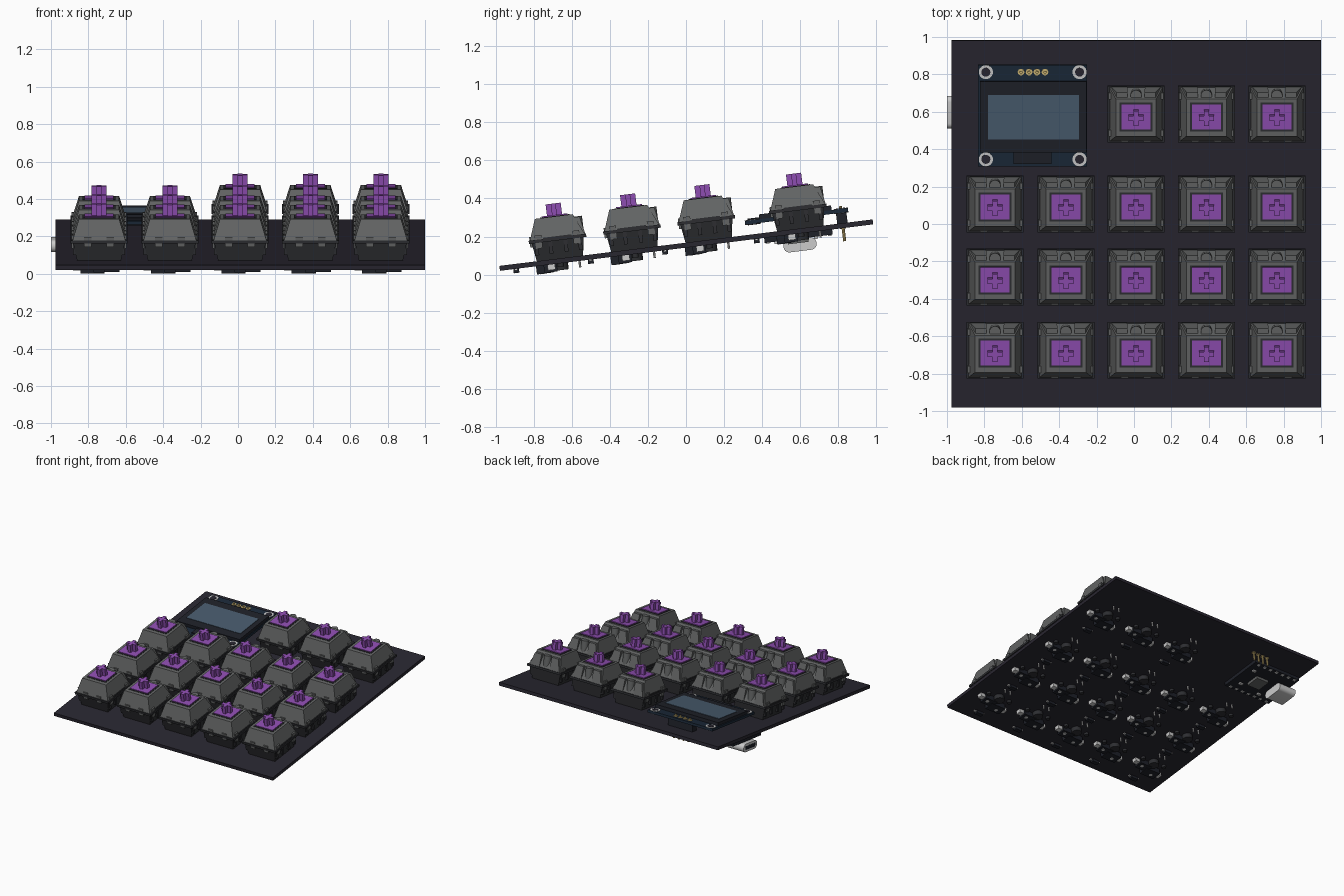
import bpy, bmesh
from math import radians
from mathutils import Matrix, Vector

cube = bpy.data.objects.get("Cube")
if cube:
    bpy.data.objects.remove(cube, do_unlink=True)

# Everything is laid out on the board top, which is tilted up at the back
TILT = Matrix.Translation((0, 0, 0.168)) @ Matrix.Rotation(radians(7.1), 4, "X")


def material(name, rgb, rough=0.6):
    m = bpy.data.materials.new(name)
    m.use_nodes = True
    m.diffuse_color = (*rgb, 1)
    node = m.node_tree.nodes["Principled BSDF"]
    node.inputs["Base Color"].default_value = (*rgb, 1)
    node.inputs["Roughness"].default_value = rough
    return m


BOARD = material("board charcoal", (0.022, 0.020, 0.030))
GREY = material("housing grey", (0.125, 0.13, 0.13))
DARK = material("housing dark", (0.026, 0.027, 0.031))
PURPLE = material("slider purple", (0.27, 0.075, 0.44))
NAVY = material("module navy", (0.011, 0.022, 0.04))
BLACK = material("panel black", (0.013, 0.015, 0.022))
SCREEN = material("screen blue", (0.065, 0.105, 0.155))
SILVER = material("silver", (0.6, 0.6, 0.6))
GOLD = material("gold", (0.6, 0.45, 0.17))


def taper(bm, bottom, top, z0, z1, at=(0, 0), top_at=None):
    """Four-sided block with different bottom and top sizes."""
    top_at = top_at or at
    verts = bmesh.ops.create_cube(bm, size=1)["verts"]
    for v in verts:
        size, c = (top, top_at) if v.co.z > 0 else (bottom, at)
        v.co = Vector((c[0] + v.co.x * size[0], c[1] + v.co.y * size[1], z1 if v.co.z > 0 else z0))
    return verts


def box(bm, x, y, z):
    """Block from (low, high) ranges."""
    size = (x[1] - x[0], y[1] - y[0])
    return taper(bm, size, size, z[0], z[1], (sum(x) / 2, sum(y) / 2))


def rod(bm, at, r, z0, z1, sides=16):
    place = Matrix.Translation((at[0], at[1], (z0 + z1) / 2))
    bmesh.ops.create_cone(bm, cap_ends=True, segments=sides, radius1=r, radius2=r,
                          depth=z1 - z0, matrix=place)


def mesh(name, mat, build):
    bm = bmesh.new()
    build(bm)
    data = bpy.data.meshes.new(name)
    bm.to_mesh(data)
    bm.free()
    data.materials.append(mat)
    return data


first_objects = []


def place(data, name, at=(0, 0), first=True):
    ob = bpy.data.objects.new(name, data)
    bpy.context.collection.objects.link(ob)
    ob.matrix_world = TILT @ Matrix.Translation((at[0], at[1], 0))
    if first:
        first_objects.append(ob)


def part(name, mat, build):
    place(mesh(name, mat, build), name)


# Key switch parts
def lower_housing(bm):
    taper(bm, (0.235, 0.245), (0.275, 0.275), 0, 0.095)
    box(bm, (-0.152, 0.152), (-0.152, 0.152), (0.095, 0.112))
    for s in (-1, 1):
        for y in (-0.115, -0.04, 0.04, 0.115):
            box(bm, sorted((s * 0.115, s * 0.14)), (y - 0.01, y + 0.01), (0.03, 0.1))
    rod(bm, (0, 0), 0.039, -0.062, 0)
    for x in (-0.099, 0.099):
        rod(bm, (x, 0), 0.017, -0.045, 0, 12)


def upper_housing(bm):
    taper(bm, (0.282, 0.29), (0.215, 0.2), 0.112, 0.222, (0, 0), (0, -0.005))
    for s in (-1, 1):
        # rear shoulders beside the lens, and the side clips
        taper(bm, (0.085, 0.08), (0.06, 0.05), 0.112, 0.205, (s * 0.09, 0.108), (s * 0.075, 0.105))
        for y in (-0.1, 0.1):
            box(bm, sorted((s * 0.12, s * 0.146)), (y - 0.018, y + 0.018), (0.065, 0.135))
        box(bm, (s * 0.06 - 0.02, s * 0.06 + 0.02), (-0.147, -0.12), (0.075, 0.13))
    rod(bm, (0, 0.112), 0.03, 0.1, 0.208)


def seams(bm):
    box(bm, (-0.088, 0.088), (-0.078, 0.078), (0.215, 0.2245))
    for s in (-1, 1):
        box(bm, sorted((s * 0.108, s * 0.146)), (-0.075, 0.075), (0.11, 0.118))


def slider(bm):
    box(bm, (-0.078, 0.078), (-0.068, 0.068), (0.2, 0.23))
    box(bm, (-0.04, 0.04), (-0.013, 0.013), (0.22, 0.29))
    box(bm, (-0.013, 0.013), (-0.04, 0.04), (0.22, 0.29))


# Underside socket, contacts and diode of each switch
def socket(bm):
    box(bm, (-0.1, 0.03), (-0.13, -0.05), (-0.069, -0.024))
    box(bm, (0.0, 0.11), (-0.09, -0.02), (-0.066, -0.024))
    box(bm, (-0.03, 0.03), (-0.25, -0.22), (-0.048, -0.024))


def contacts(bm):
    box(bm, (-0.14, -0.1), (-0.12, -0.08), (-0.055, -0.024))
    box(bm, (0.11, 0.15), (-0.07, -0.03), (-0.055, -0.024))
    rod(bm, (-0.05, -0.1), 0.014, -0.07, -0.06, 12)
    rod(bm, (0.075, -0.05), 0.014, -0.068, -0.06, 12)
    for x in (-0.025, 0.025):
        rod(bm, (x, 0.1), 0.006, -0.06, 0, 8)
    for x in (-0.038, 0.038):
        box(bm, (x - 0.008, x + 0.008), (-0.243, -0.227), (-0.034, -0.024))


switch = [("lower_housing", DARK, lower_housing), ("upper_housing", GREY, upper_housing),
          ("housing_seams", DARK, seams), ("slider", PURPLE, slider),
          ("socket", BLACK, socket), ("contacts", SILVER, contacts)]
columns = [-0.743, -0.364, 0.011, 0.387, 0.764]
rows = [-0.667, -0.273, 0.12, 0.605]
spots = [(x, y) for y in rows for x in columns if y < 0.5 or x > 0]
for name, mat, build in switch:
    data = mesh(name, mat, build)
    for i, spot in enumerate(spots):
        place(data, f"{name}_{i + 1}", spot, i == 0)

# Main board
part("board", BOARD, lambda bm: box(bm, (-0.975, 1.0), (-0.9875, 0.9875), (-0.026, 0)))

# Display module
LEFT, RIGHT = -0.834, -0.25
PIN_X = [-0.604, -0.561, -0.519, -0.476]
CORNERS = [(x, y) for x in (-0.792, -0.291) for y in (0.358, 0.828)]


def each(points, build):
    def run(bm):
        for p in points:
            build(bm, p)
    return run


def flex(bm):
    box(bm, (-0.645, -0.44), (0.335, 0.4), (0.05, 0.085))
    box(bm, (-0.65, -0.43), (0.8, 0.855), (0, 0.055))


part("module_board", NAVY, lambda bm: box(bm, (LEFT, RIGHT), (0.32, 0.866), (0.055, 0.075)))
part("display_panel", BLACK, lambda bm: box(bm, (LEFT + 0.01, RIGHT - 0.005), (0.398, 0.78), (0.075, 0.1)))
part("display_screen", SCREEN, lambda bm: box(bm, (-0.781, -0.295), (0.468, 0.707), (0.098, 0.103)))
part("display_flex_and_header", BLACK, flex)
part("mount_rings", SILVER, each(CORNERS, lambda bm, p: rod(bm, p, 0.038, 0.053, 0.078, 24)))
part("mount_holes", BOARD, each(CORNERS, lambda bm, p: rod(bm, p, 0.024, 0.051, 0.08, 20)))


def pin(bm, x):
    rod(bm, (x, 0.828), 0.008, -0.095, 0.09, 8)
    rod(bm, (x, 0.828), 0.018, 0.07, 0.079, 16)
    rod(bm, (x, 0.828), 0.016, -0.03, -0.02, 16)


part("header_pins", GOLD, each(PIN_X, pin))


# Controller under the board
def usb_shell(bm):
    verts = box(bm, (-1.0, -0.85), (0.505, 0.68), (-0.118, -0.053))
    long_edges = [e for e in bm.edges if abs(e.verts[0].co.x - e.verts[1].co.x) > 0.1]
    bmesh.ops.bevel(bm, geom=long_edges, offset=0.03, segments=5, affect="EDGES", profile=0.5)


def controller_metal(bm):
    for i in range(7):
        for y in (0.425, 0.755):
            x = -0.93 + i * 0.058
            box(bm, (x - 0.01, x + 0.01), (y - 0.01, y + 0.01), (-0.058, -0.05))
    for x, y in ((-0.62, 0.5), (-0.6, 0.68), (-0.82, 0.47)):
        box(bm, (x - 0.015, x + 0.015), (y - 0.01, y + 0.01), (-0.065, -0.05))


part("controller_board", BLACK, lambda bm: box(bm, (-0.965, -0.54), (0.41, 0.77), (-0.053, -0.024)))
part("controller_chip", GREY, lambda bm: box(bm, (-0.77, -0.66), (0.53, 0.64), (-0.075, -0.05)))
part("usb_port", SILVER, usb_shell)
part("usb_opening", BLACK, lambda bm: box(bm, (-1.001, -0.99), (0.53, 0.655), (-0.1, -0.071)))
part("controller_pads", SILVER, controller_metal)

# Smooth round sides, keep edges sharp
bpy.ops.object.select_all(action="DESELECT")
for ob in first_objects:
    ob.select_set(True)
bpy.context.view_layer.objects.active = first_objects[0]
bpy.ops.object.shade_smooth_by_angle(angle=radians(35))
